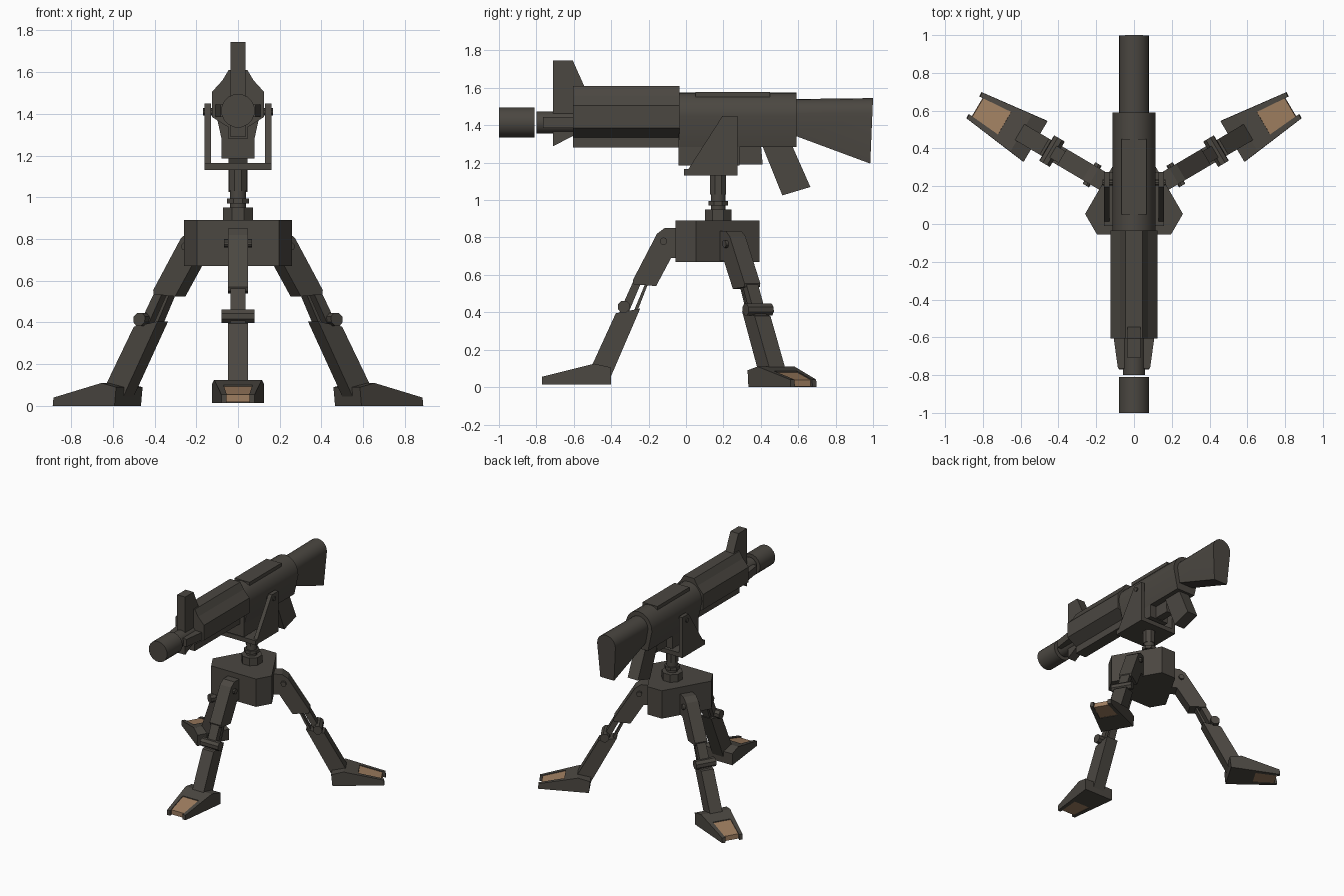
import bpy, bmesh, math
from mathutils import Vector

if "Cube" in bpy.data.objects:
    bpy.data.objects.remove(bpy.data.objects["Cube"])


def material(name, rgb):
    m = bpy.data.materials.new(name)
    m.diffuse_color = (*rgb, 1)
    m.use_nodes = True
    m.node_tree.nodes["Principled BSDF"].inputs["Base Color"].default_value = m.diffuse_color
    return m


METAL = material("dark gunmetal", (0.070, 0.063, 0.053))
TAN = material("tan tread", (0.34, 0.205, 0.115))


def loft(name, rings, mat=METAL, warp=None, smooth=False):
    """Skin equal-length rings of points and cap both ends."""
    bm = bmesh.new()
    rows = [[bm.verts.new(warp(Vector(p)) if warp else p) for p in ring] for ring in rings]
    n = len(rows[0])
    for a, b in zip(rows, rows[1:]):
        for i in range(n):
            j = (i + 1) % n
            bm.faces.new((a[i], a[j], b[j], b[i]))
    bm.faces.new(rows[0])
    bm.faces.new(rows[-1])
    bmesh.ops.recalc_face_normals(bm, faces=bm.faces)
    me = bpy.data.meshes.new(name)
    bm.to_mesh(me)
    bm.free()
    me.materials.append(mat)
    ob = bpy.data.objects.new(name, me)
    bpy.context.collection.objects.link(ob)
    if smooth:
        bpy.ops.object.select_all(action='DESELECT')
        ob.select_set(True)
        bpy.context.view_layer.objects.active = ob
        bpy.ops.object.shade_smooth_by_angle(angle=math.radians(35))
    return ob


def side_plate(name, profile, x0, x1, **kw):
    """Extrude a (y, z) profile across x."""
    return loft(name, [[(x, y, z) for y, z in profile] for x in (x0, x1)], **kw)


def box(name, x0, x1, y0, y1, z0, z1, **kw):
    return side_plate(name, [(y0, z0), (y1, z0), (y1, z1), (y0, z1)], x0, x1, **kw)


def rod(name, axis, centre, stations, sides=16, **kw):
    """Turned part: stations are (position, radius) along the axis."""
    rings = []
    for t, r in stations:
        ring = []
        for i in range(sides):
            a = math.tau * (i + 0.5) / sides
            u, v = r * math.cos(a), r * math.sin(a)
            p = {'x': (t, u, v), 'y': (u, t, v), 'z': (u, v, t)}[axis]
            ring.append(Vector(p) + Vector(centre))
        rings.append(ring)
    return loft(name, rings, **kw)


def arch(y, half, bottom, top, rise, foot):
    """Round-topped cross-section at one y station."""
    arc = [(half * math.cos(math.pi * i / 10), y, top - rise + rise * math.sin(math.pi * i / 10))
           for i in range(11)]
    return arc + [(-foot, y, bottom), (foot, y, bottom)]


# --- Tripod hub: triangle with cut corners ---
CY = 0.13
hub = []
for base in (-30, 90, 210):
    for off in (-13.5, 13.5):
        a = math.radians(base + off)
        hub.append((0.27 * math.cos(a), CY + 0.27 * math.sin(a)))
loft("tripod_hub", [[(x, y, z) for x, y in hub] for z in (0.67, 0.89)])


# --- Legs: x across the leg, y outward from the hub, z up ---
def leg(tag, angle, lean, drop):
    d = Vector((math.cos(angle), math.sin(angle), 0))
    t = Vector((-d.y, d.x, 0))

    def place(p):
        r = p.y + lean * max(0, 0.85 - p.z)
        return Vector((0, CY, 0)) + d * r + t * p.x + Vector((0, 0, p.z - drop))

    def foot_place(p):
        k = 1 - 0.36 * (p.y - 0.53) / 0.37
        return place(Vector((p.x * k, p.y, p.z)))

    w = 0.049
    side_plate(tag + "_upper_leg", [(0.17, 0.85), (0.245, 0.85), (0.285, 0.82), (0.415, 0.57),
               (0.41, 0.55), (0.29, 0.54), (0.21, 0.69), (0.17, 0.69)], -w, w, warp=place)
    side_plate(tag + "_slide_bar", [(0.365, 0.57), (0.41, 0.57), (0.495, 0.38), (0.445, 0.38)],
               -0.036, 0.036, warp=place)
    side_plate(tag + "_brace", [(0.33, 0.56), (0.345, 0.56), (0.42, 0.38), (0.40, 0.38)],
               -0.03, 0.03, warp=place)
    side_plate(tag + "_lower_leg", [(0.375, 0.42), (0.505, 0.395), (0.64, 0.10), (0.53, 0.06)],
               -w, w, warp=place)
    rod(tag + "_clamp_knob", 'x', (0, 0.462, 0.43), [(-0.078, 0.034), (0.078, 0.034)], 8, warp=place)
    rod(tag + "_hinge_pin", 'x', (0, 0.25, 0.78), [(-0.066, 0.02), (0.066, 0.02)], 10, warp=place)

    # Foot: solid heel, two toe rails and a tan tread between them
    side_plate(tag + "_foot_heel", [(0.53, 0.015), (0.53, 0.105), (0.62, 0.125), (0.72, 0.10),
               (0.72, 0.015)], -0.125, 0.125, warp=foot_place)
    toe = [(0.72, 0.015), (0.72, 0.10), (0.90, 0.055), (0.90, 0.015)]
    for s, label in ((-1, "left"), (1, "right")):
        side_plate(f"{tag}_foot_{label}_toe", toe, s * 0.085, s * 0.125, warp=foot_place)
    side_plate(tag + "_foot_tread", [(0.72, 0.018), (0.72, 0.094), (0.88, 0.054), (0.88, 0.018)],
               -0.085, 0.085, mat=TAN, warp=foot_place)


leg("front_leg", math.radians(-90), 0, 0)
leg("right_leg", math.radians(30.5), 0.1, 0.015)
leg("left_leg", math.radians(149.5), 0.1, 0.015)

# --- Swivel post ---
PY = 0.172
rod("post_base", 'z', (0, PY, 0), [(0.88, 0.077), (0.95, 0.077)], 8)
rod("post_neck", 'z', (0, PY, 0), [(0.95, 0.04), (1.14, 0.04)], 12, smooth=True)
rod("post_collar", 'z', (0, PY, 0), [(0.97, 0.056), (0.995, 0.056)], 8)
rod("post_sleeve", 'z', (0, PY, 0), [(1.03, 0.046), (1.14, 0.046)], 8)

# --- Cradle: floor, two tapered arms, pivot bolts ---
box("cradle_floor", -0.16, 0.16, -0.01, 0.275, 1.13, 1.165)
for s, label in ((-1, "left"), (1, "right")):
    side_plate(f"cradle_{label}_arm", [(-0.01, 1.13), (0.275, 1.13), (0.275, 1.45), (0.195, 1.45)],
               s * 0.13, s * 0.16)
    rod(f"cradle_{label}_bolt", 'x', (0, 0.22, 1.41), [(s * 0.10, 0.017), (s * 0.168, 0.017)], 10)

# --- Receiver, stock and grip ---
loft("receiver", [arch(y, 0.115, 1.285, 1.575, 0.13, 0.08) for y in (-0.035, 0.59)], smooth=True)
box("receiver_top_rail", -0.065, 0.065, 0.05, 0.45, 1.55, 1.579)
box("lower_receiver", -0.08, 0.08, -0.04, 0.285, 1.185, 1.36)
side_plate("trigger_guard", [(0.28, 1.30), (0.28, 1.19), (0.41, 1.19), (0.40, 1.30)], -0.03, 0.03)
side_plate("pistol_grip", [(0.40, 1.31), (0.57, 1.31), (0.57, 1.285), (0.665, 1.07),
           (0.515, 1.025), (0.41, 1.285)], -0.045, 0.045)
stock = [arch(0.58, 0.08, 1.345, 1.54, 0.08, 0.06), arch(1.0, 0.08, 1.195, 1.545, 0.08, 0.06)]
stock[1] = [(x, 1.0 - 0.015 * (1.545 - z) / 0.35, z) for x, y, z in stock[1]]
loft("shoulder_stock", stock, smooth=True)

# --- Handguard: faceted section with a narrow keel ---
half = [(0.045, 1.61), (0.075, 1.56), (0.125, 1.505), (0.125, 1.385), (0.045, 1.335), (0.045, 1.28)]
section = half + [(-x, z) for x, z in reversed(half)]
loft("handguard", [[(x, y, z) for x, z in section] for y in (-0.605, -0.035)])

# --- Barrel, front sight and muzzle ---
rod("barrel", 'y', (0, 0, 1.415), [(-0.80, 0.06), (-0.60, 0.06)], 16, smooth=True)
rod("muzzle", 'y', (0, 0, 1.415), [(-1.0, 0.081), (-0.81, 0.081)], 16, smooth=True)
side_plate("front_sight", [(-0.71, 1.745), (-0.605, 1.745), (-0.54, 1.60), (-0.60, 1.345),
           (-0.71, 1.288)], -0.035, 0.035)
loft("gas_block", [[(-w, y, 1.385), (w, y, 1.385), (w, y, 1.445), (-w, y, 1.445)]
                   for y, w in ((-0.765, 0.085), (-0.60, 0.108))])
